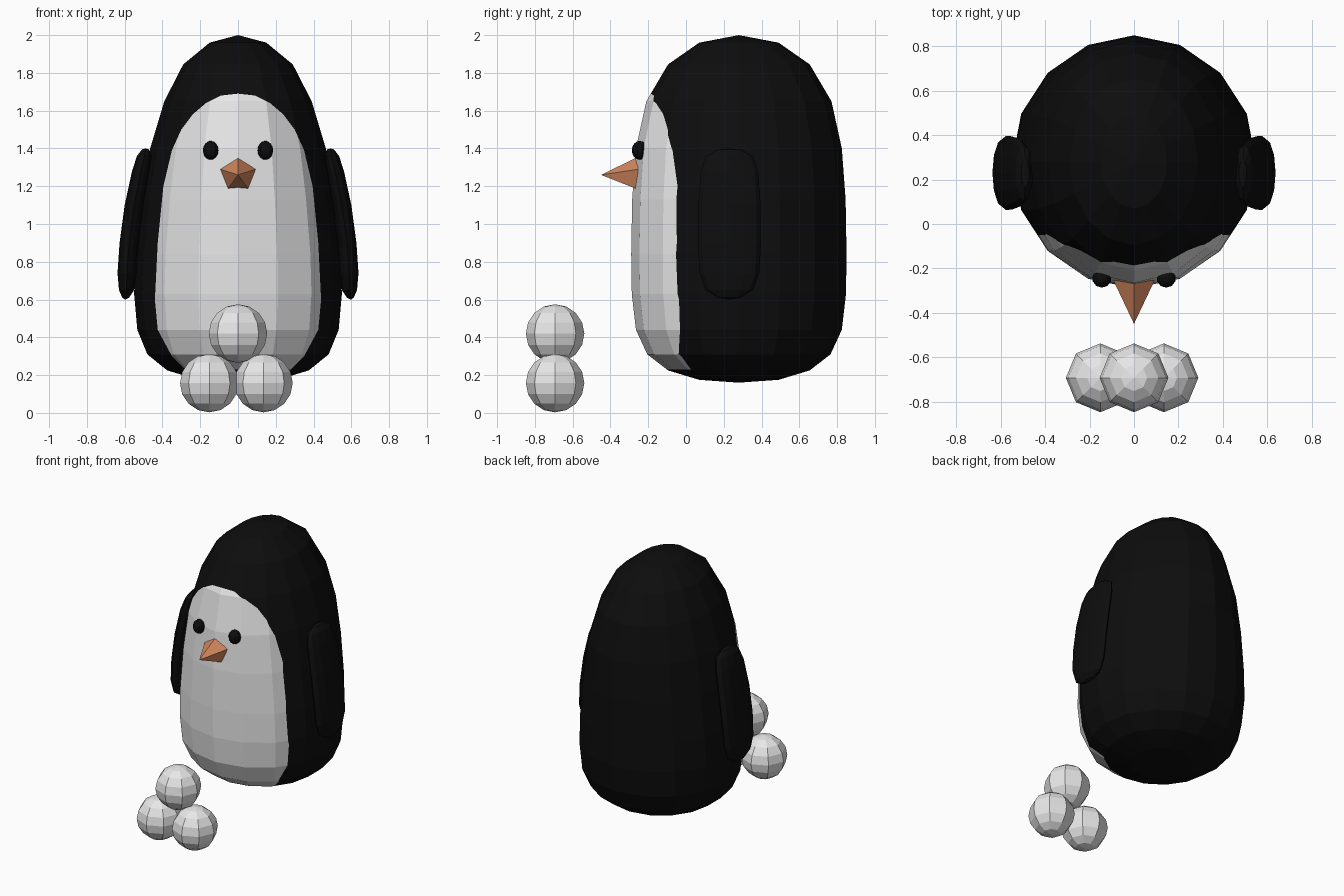
import bpy, bmesh, math
from mathutils import Vector, Matrix

if "Cube" in bpy.data.objects:
    bpy.data.objects.remove(bpy.data.objects["Cube"])


def material(name, rgb):
    m = bpy.data.materials.new(name)
    m.diffuse_color = (*rgb, 1)
    m.use_nodes = True
    m.node_tree.nodes["Principled BSDF"].inputs["Base Color"].default_value = m.diffuse_color
    return m


BLACK = material("feather black", (0.004, 0.004, 0.004))
WHITE = material("snow white", (0.8, 0.8, 0.8))
ORANGE = material("beak orange", (0.65, 0.24, 0.11))


def finish(bm, name, *mats):
    bmesh.ops.recalc_face_normals(bm, faces=bm.faces)
    me = bpy.data.meshes.new(name)
    bm.to_mesh(me)
    bm.free()
    for m in mats:
        me.materials.append(m)
    ob = bpy.data.objects.new(name, me)
    bpy.context.collection.objects.link(ob)
    return ob


def loft(rings, n):
    """Stack elliptical rings (z, cx, cy, rx, ry) and close both ends with a fan."""
    bm = bmesh.new()
    loops = []
    for z, cx, cy, rx, ry in rings:
        if rx == 0:
            loops.append([bm.verts.new((cx, cy, z))] * n)
        else:
            loops.append([bm.verts.new((cx + rx * math.sin(2 * math.pi * i / n),
                                        cy - ry * math.cos(2 * math.pi * i / n), z))
                          for i in range(n)])
    for a, b in zip(loops, loops[1:]):
        for i in range(n):
            j = (i + 1) % n
            quad = list(dict.fromkeys((a[i], a[j], b[j], b[i])))
            bm.faces.new(quad)
    return bm


def ball(name, loc, radii, seg, rings, mat):
    bm = bmesh.new()
    bmesh.ops.create_uvsphere(bm, u_segments=seg, v_segments=rings, radius=1)
    bmesh.ops.transform(bm, verts=bm.verts,
                        matrix=Matrix.Translation(loc) @ Matrix.Diagonal((*radii, 1)))
    return finish(bm, name, mat)


# Body: egg-shaped loft
CY = 0.28
profile = [(0.16, 0, 0), (0.175, 0.21, 0.21), (0.225, 0.375, 0.375), (0.31, 0.48, 0.485),
           (0.44, 0.533, 0.545), (0.63, 0.55, 0.567), (0.84, 0.542, 0.57), (1.13, 0.51, 0.565),
           (1.4, 0.465, 0.545), (1.65, 0.39, 0.49), (1.845, 0.29, 0.375), (1.96, 0.15, 0.21),
           (2.0, 0, 0)]
body = loft([(z, 0, CY, rx, ry) for z, rx, ry in profile], 16)

# Belly: arch outline cut into the front of the body
arch = [(0, 1.69), (0.09, 1.68), (0.17, 1.64), (0.24, 1.58), (0.30, 1.50), (0.35, 1.39),
        (0.395, 1.2), (0.425, 0.9), (0.44, 0.6), (0.425, 0.44), (0.35, 0.3), (0.28, 0.23),
        (0, 0.23)]
planes = []
for (x1, z1), (x2, z2) in zip(arch, arch[1:]):
    for s in (1, -1):
        planes.append((Vector((s * x1, 0, z1)), Vector((s * (z1 - z2), 0, x2 - x1)).normalized()))


def inside(p):
    return p.y < CY - 0.1 and all((p - co).dot(no) < 1e-5 for co, no in planes)


for co, no in planes:
    front = [f for f in body.faces if f.calc_center_median().y < CY]
    geom = set(front)
    for f in front:
        geom.update(f.verts)
        geom.update(f.edges)
    bmesh.ops.bisect_plane(body, geom=list(geom), dist=1e-5, plane_co=co, plane_no=no)
for f in body.faces:
    f.material_index = int(inside(f.calc_center_median()))
finish(body, "body", BLACK, WHITE)

# Wings: flattened paddles following the sides
wing = [(1.40, 0.49, 0, 0), (1.395, 0.49, 0.018, 0.06), (1.36, 0.495, 0.04, 0.125),
        (1.28, 0.515, 0.046, 0.152), (1.1, 0.55, 0.05, 0.165), (0.9, 0.577, 0.05, 0.167),
        (0.74, 0.588, 0.05, 0.158), (0.65, 0.59, 0.04, 0.125), (0.61, 0.595, 0.018, 0.06),
        (0.6, 0.597, 0, 0)]
for side, s in (("right", 1), ("left", -1)):
    finish(loft([(z, s * x, 0.23, t, w) for z, x, t, w in wing], 12), side + "_wing", BLACK)
    ball(side + "_eye", (s * 0.145, -0.245, 1.39), (0.043, 0.042, 0.05), 10, 8, BLACK)

# Beak: five-sided cone pointing forward
bm = bmesh.new()
tip = bm.verts.new((0, -0.45, 1.26))
base = [bm.verts.new((0.097 * math.sin(2 * math.pi * i / 5), -0.255,
                      1.26 + 0.095 * math.cos(2 * math.pi * i / 5))) for i in range(5)]
for i in range(5):
    bm.faces.new((tip, base[i], base[(i + 1) % 5]))
bm.faces.new(base)
finish(bm, "beak", ORANGE)

# Snowballs: a small pile of three
for i, (x, z) in enumerate([(-0.152, 0.158), (0.135, 0.158), (0, 0.42)]):
    ball(f"snowball_{i + 1}", (x, -0.693, z), (0.155, 0.155, 0.155), 8, 8, WHITE)
